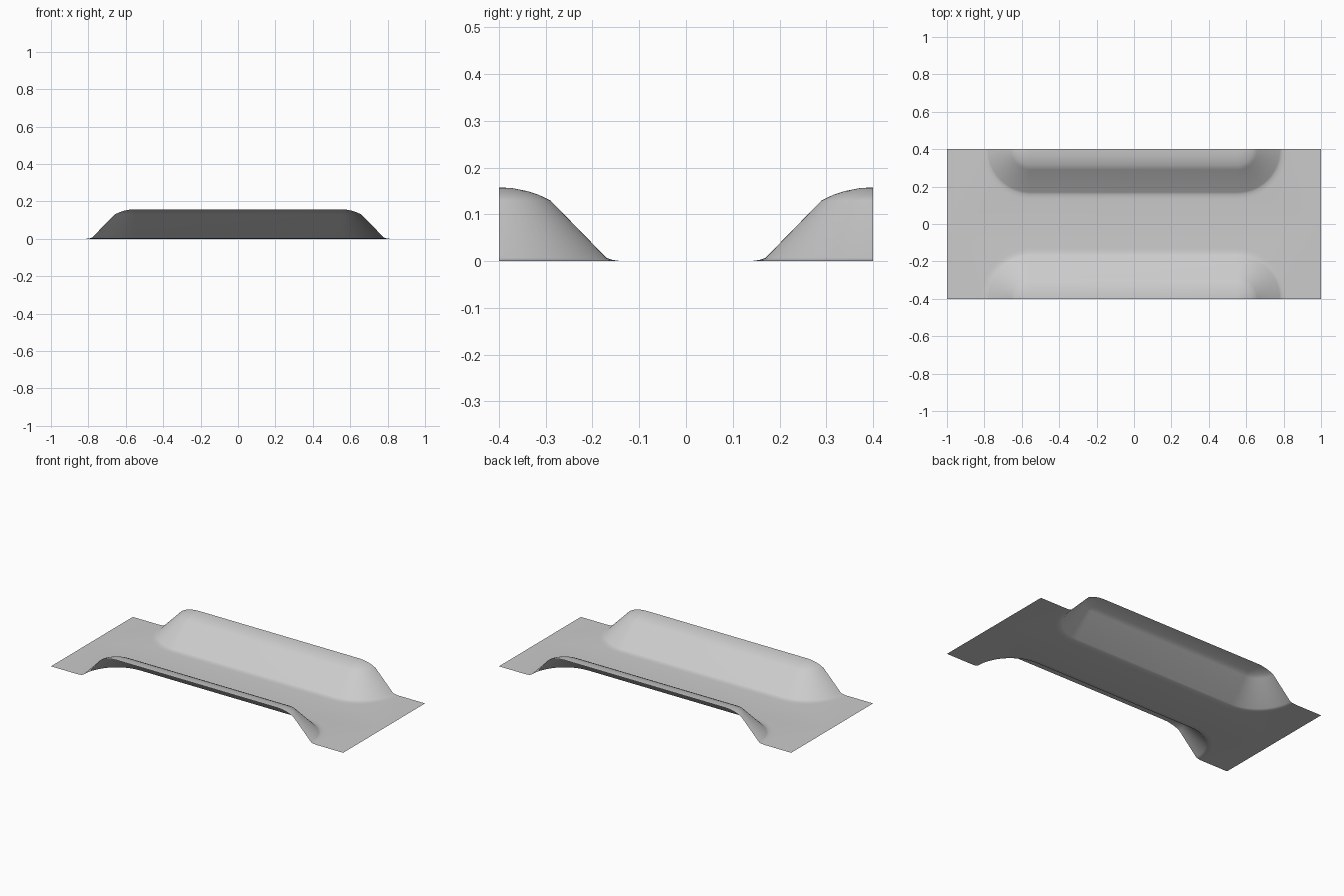
import bpy, bmesh
from math import sin, cos, pi

cube = bpy.data.objects.get("Cube")
if cube:
    bpy.data.objects.remove(cube, do_unlink=True)

# Single sheet colour
grey = bpy.data.materials.new("light grey")
grey.use_nodes = True
colour = (0.6, 0.6, 0.6, 1)
grey.diffuse_color = colour
grey.node_tree.nodes["Principled BSDF"].inputs["Base Color"].default_value = colour

HALF_X, HALF_Y = 1.0, 0.4
CORNER_X = 0.55          # centre of the rounded mound end
STEPS = 16
# Ridge cross-section: distance from the ridge line, height
profile = [(0.0, 0.158), (0.03, 0.156), (0.06, 0.15), (0.085, 0.142),
           (0.11, 0.13), (0.23, 0.007), (0.242, 0.003), (0.254, 0.001), (0.268, 0.0)]

bm = bmesh.new()


def ring(r, z):
    """Contour of one height: straight run, then a rounded end."""
    pts = [(0, HALF_Y - r)]
    for i in range(STEPS + 1):
        a = pi / 2 * i / STEPS
        pts.append((CORNER_X + r * sin(a), HALF_Y - r * cos(a)))
    return [bm.verts.new((x, y, z)) for x, y in pts]


# Quarter of the mound, lofted between contours
rings = [ring(r, z) for r, z in profile]
for inner, outer in zip(rings, rings[1:]):
    for i in range(STEPS + 1):
        bm.faces.new((inner[i], outer[i], outer[i + 1], inner[i + 1]))

# Flat quarter of the sheet around it
corners = [bm.verts.new(p) for p in ((HALF_X, HALF_Y, 0), (HALF_X, 0, 0), (0, 0, 0))]
bm.faces.new(rings[-1] + corners)

bmesh.ops.remove_doubles(bm, verts=bm.verts, dist=1e-5)
bm.normal_update()
for f in bm.faces:
    f.smooth = True
    if f.normal.z < 0:
        f.normal_flip()

mesh = bpy.data.meshes.new("ridged_sheet")
bm.to_mesh(mesh)
bm.free()
mesh.materials.append(grey)
sheet = bpy.data.objects.new("ridged_sheet", mesh)
bpy.context.collection.objects.link(sheet)

# Mirror the quarter to the full sheet
mirror = sheet.modifiers.new("mirror", 'MIRROR')
mirror.use_axis = (True, True, False)
mirror.use_clip = True
